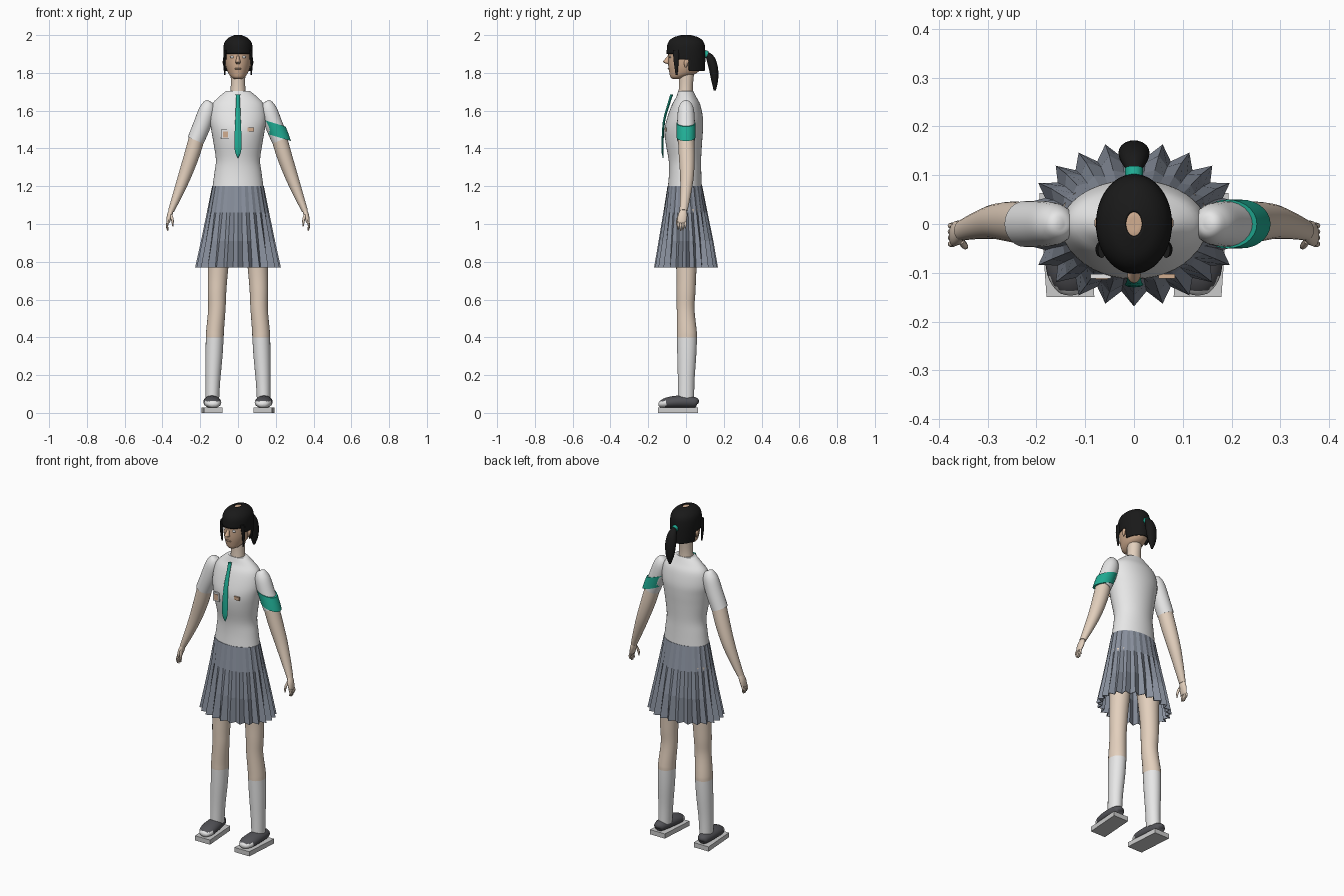
import bpy, bmesh, math
from mathutils import Vector


def mat(name, r, g, b):
    m = bpy.data.materials.new(name)
    m.diffuse_color = (r, g, b, 1)
    return m


WHITE = mat("white_cloth", .80, .80, .80)
SKIN = mat("limb_skin", .77, .63, .51)
FACE = mat("face_skin", .64, .42, .28)
TEAL = mat("teal", .015, .42, .30)
SLATE = mat("slate_grey", .25, .28, .34)
BLACK = mat("black_hair", .01, .01, .01)
DARK = mat("shoe_grey", .085, .085, .095)
SOLE = mat("sole_grey", .60, .60, .60)


def spline(p, k):
    """Catmull-Rom through tuples, passing through every station."""
    out = []
    for i in range(len(p) - 1):
        a, b, c, d = p[max(i - 1, 0)], p[i], p[i + 1], p[min(i + 2, len(p) - 1)]
        for j in range(k):
            t = j / k
            out.append([.5 * (2 * B + (C - A) * t + (2 * A - 5 * B + 4 * C - D) * t * t
                              + (3 * B - A - 3 * C + D) * t ** 3)
                        for A, B, C, D in zip(a, b, c, d)])
    out.append(list(p[-1]))
    return out


def finish(name, bm, mats, rule=None, smooth=True):
    bmesh.ops.recalc_face_normals(bm, faces=bm.faces)
    if rule:
        for f in bm.faces:
            f.material_index = rule(f.calc_center_median())
    me = bpy.data.meshes.new(name)
    bm.to_mesh(me)
    bm.free()
    for m in mats:
        me.materials.append(m)
    ob = bpy.data.objects.new(name, me)
    bpy.context.collection.objects.link(ob)
    if smooth:
        smooth_parts.append(ob)
    return ob


smooth_parts = []


def loft(name, stations, mats, frame="flat", n=24, k=4, s=1, cap=True,
         rule=None, warp=None, drop=None):
    """Skin elliptical rings (x, y, z, rx, ry) along a path; s mirrors in x."""
    st = spline(stations, k)
    bm = bmesh.new()
    rings = []
    for i, (x, y, z, rx, ry) in enumerate(st):
        t = (Vector(st[min(i + 1, len(st) - 1)][:3]) - Vector(st[max(i - 1, 0)][:3])).normalized()
        u, v = Vector((1, 0, 0)), Vector((0, 1, 0))
        if frame == "arm":
            u = v.cross(t).normalized()
        elif frame == "fore":
            v = t.cross(u).normalized()
        ring = []
        for j in range(n):
            a = 2 * math.pi * j / n
            co = Vector((x, y, z)) + u * (max(rx, .0005) * math.cos(a)) + v * (max(ry, .0005) * math.sin(a))
            if warp:
                co = warp(co)
            ring.append(bm.verts.new((co.x * s, co.y, co.z)))
        rings.append(ring)
    for a, b in zip(rings, rings[1:]):
        for j in range(n):
            bm.faces.new((a[j], a[(j + 1) % n], b[(j + 1) % n], b[j]))
    if cap:
        bm.faces.new(rings[0])
        bm.faces.new(rings[-1])
    if drop:
        bmesh.ops.delete(bm, geom=[f for f in bm.faces if drop(f.calc_center_median())], context="FACES")
    return finish(name, bm, mats, rule)


def box(name, c, d, m, s=1, warp=None):
    bm = bmesh.new()
    bmesh.ops.create_cube(bm, size=1)
    for v in bm.verts:
        co = Vector([c[i] + v.co[i] * d[i] for i in range(3)])
        if warp:
            co = warp(co)
        v.co = (co.x * s, co.y, co.z)
    return finish(name, bm, [m], smooth=False)


def shell(ob, t):
    md = ob.modifiers.new("thickness", "SOLIDIFY")
    md.thickness, md.offset = t, -1


# Shirt body: z, front y, back y, half width
body = [(1.195, -.096, .084, .135), (1.27, -.09, .081, .125), (1.34, -.092, .08, .117),
        (1.43, -.108, .085, .13), (1.50, -.113, .09, .142), (1.56, -.10, .09, .15),
        (1.63, -.075, .076, .138), (1.67, -.053, .056, .105), (1.705, -.041, .038, .062)]
loft("shirt", [(0, (f + b) / 2, z, w, (b - f) / 2) for z, f, b, w in body], [WHITE], n=40)

# Pleated skirt: 24 sharp pleats that fade out at the waist
bm = bmesh.new()
rows = []
for z, rx, ry, amp, cy in [(1.2, .137, .092, 0, -.006), (1.06, .161, .113, .004, -.003),
                           (.91, .187, .136, .009, 0), (.77, .212, .154, .015, 0)]:
    row = []
    for j in range(48):
        a = math.pi * j / 24
        d = amp if j % 2 == 0 else -amp
        row.append(bm.verts.new(((rx + d) * math.cos(a), cy + (ry + d) * math.sin(a), z)))
    rows.append(row)
for a, b in zip(rows, rows[1:]):
    for j in range(48):
        bm.faces.new((a[j], a[(j + 1) % 48], b[(j + 1) % 48], b[j]))
shell(finish("pleated_skirt", bm, [SLATE], smooth=False), .004)

# Necktie, chest pocket and tag
loft("necktie", [(0, -.076, 1.685, .012, .008), (0, -.09, 1.64, .011, .007), (0, -.117, 1.54, .015, .006),
                 (0, -.125, 1.40, .019, .005), (0, -.121, 1.35, .001, .002)], [TEAL], n=8, k=3)
box("chest_pocket", (-.068, -.107, 1.475), (.042, .009, .052), WHITE)
box("pocket_patch", (-.066, -.112, 1.474), (.026, .004, .034), FACE)
box("chest_tag", (.067, -.107, 1.50), (.034, .009, .02), FACE)

# Neck and head
loft("neck", [(0, -.002, 1.68, .042, .039), (0, 0, 1.74, .038, .037), (0, .005, 1.83, .04, .042)], [SKIN])
loft("head", [(0, -.05, 1.768, .018, .02), (0, -.04, 1.778, .035, .042), (0, -.015, 1.80, .052, .073),
              (0, -.002, 1.84, .066, .092), (0, 0, 1.89, .071, .094), (0, 0, 1.94, .069, .091),
              (0, 0, 1.975, .05, .066), (0, 0, 1.994, .02, .028), (0, 0, 1.996, .006, .008)], [FACE], n=32)
loft("nose", [(0, -.088, 1.895, .005, .005), (0, -.1, 1.87, .01, .014),
              (0, -.104, 1.857, .014, .017), (0, -.09, 1.846, .008, .008)], [FACE], n=12, k=3)
loft("mouth", [(0, -.09, 1.818, .014, .003), (0, -.092, 1.822, .018, .005), (0, -.091, 1.826, .012, .004)],
     [FACE], n=12, k=2)

# Hair cap with open face and ear notches, crown left open
hair = loft("hair_cap", [(0, .003, 1.81, .069, .096), (0, .001, 1.86, .075, .101), (0, 0, 1.92, .078, .102),
                         (0, 0, 1.96, .072, .095), (0, 0, 1.986, .05, .070), (0, 0, 2.0, .018, .026)],
            [BLACK], n=48, k=6, cap=False,
            drop=lambda c: (c.y < .014 and c.z < 1.868) or (c.y < -.045 and c.z < 1.905))
shell(hair, .006)
loft("ponytail", [(0, .092, 1.90, .012, .012), (0, .112, 1.898, .016, .014), (0, .132, 1.87, .027, .023),
                  (0, .146, 1.82, .032, .024), (0, .152, 1.76, .025, .018), (0, .152, 1.708, .006, .006)],
     [BLACK], "fore", n=20)
loft("hair_tie", [(0, .097, 1.902, .018, .019), (0, .114, 1.897, .019, .019)], [TEAL], "fore", n=20, k=2)

for s, side in ((1, "left"), (-1, "right")):
    # Side locks, ears and eyes
    loft(side + "_hair_lock", [(.066, -.052, 1.92, .008, .018), (.073, -.052, 1.86, .006, .013),
                               (.070, -.05, 1.79, .003, .005)], [BLACK], n=12, s=s)
    loft(side + "_ear", [(.07, -.002, 1.828, .003, .004), (.073, .0, 1.845, .007, .010),
                         (.074, .003, 1.862, .007, .012), (.07, .003, 1.873, .003, .005)], [FACE], n=12, k=3, s=s)
    loft(side + "_eye", [(.03, -.084, 1.878, .008, .003), (.03, -.085, 1.884, .014, .005),
                         (.03, -.084, 1.89, .008, .003)], [WHITE], n=12, k=2, s=s)

    # Sleeve, arm and hand
    loft(side + "_sleeve", [(.152, 0, 1.652, .006, .006), (.155, 0, 1.643, .026, .026), (.163, 0, 1.605, .043, .042),
                            (.188, 0, 1.53, .047, .047), (.224, 0, 1.443, .045, .047)], [WHITE], "arm", s=s)
    loft(side + "_arm", [(.215, 0, 1.465, .042, .043), (.246, .004, 1.36, .040, .042), (.284, .005, 1.25, .034, .036),
                         (.322, -.003, 1.15, .025, .028), (.354, -.013, 1.07, .016, .021)], [SKIN], "arm", s=s)
    loft(side + "_palm", [(.352, -.013, 1.078, .012, .017), (.362, -.018, 1.045, .014, .025),
                          (.370, -.022, 1.012, .010, .024), (.371, -.022, 1.003, .005, .02)], [SKIN], "arm", n=16, s=s)
    for i, length in enumerate((.040, .048, .046, .034)):
        y = -.041 + i * .0125
        loft(f"{side}_finger_{i + 1}", [(.370, y, 1.012, .006, .006), (.376, y, 1.012 - length / 2, .006, .006),
                                        (.371, y, 1.012 - length, .003, .003)], [SKIN], "arm", n=8, k=3, s=s)
    loft(side + "_thumb", [(.355, -.034, 1.05, .007, .007), (.347, -.045, 1.02, .007, .007),
                           (.345, -.048, .988, .003, .003)], [SKIN], "arm", n=8, k=3, s=s)

    # Leg with knee sock below z = 0.4
    loft(side + "_leg", [(.085, 0, 1.08, .07, .075), (.105, .002, .77, .054, .054), (.111, 0, .64, .049, .05),
                         (.112, -.002, .55, .046, .047), (.121, .004, .44, .047, .052), (.123, .005, .40, .047, .053),
                         (.127, .004, .30, .045, .050), (.133, .001, .17, .039, .044), (.136, 0, .07, .036, .043)],
         [SKIN, WHITE], s=s, rule=lambda c: 1 if c.z < .4 else 0)

    # Shoe with white toe, on a slab sole turned slightly inward
    turn = lambda c: Vector((c.x + .07 * (c.y + .04), c.y, c.z))
    loft(side + "_shoe", [(.138, .064, .05, .004, .004), (.138, .055, .054, .028, .025), (.138, .01, .058, .040, .032),
                          (.138, -.05, .058, .046, .033), (.138, -.105, .052, .044, .028),
                          (.138, -.138, .044, .026, .016), (.138, -.146, .042, .003, .003)],
         [DARK, WHITE], "fore", s=s, warp=turn, rule=lambda c: 1 if c.y < -.108 and c.z < .062 else 0)
    box(side + "_sole", (.138, -.043, .014), (.098, .213, .028), SOLE, s, turn)

# Slanted armband on one sleeve
loft("armband", [(.192, 0, 1.53, .060, .050), (.207, 0, 1.495, .061, .050), (.22, 0, 1.462, .060, .050)],
     [TEAL], n=28, k=2, warp=lambda c: Vector((c.x, c.y, c.z - .3 * (c.x - .205))))

# Smooth shading for the rounded parts
for ob in smooth_parts:
    ob.select_set(True)
bpy.context.view_layer.objects.active = smooth_parts[0]
bpy.ops.object.shade_smooth_by_angle(angle=math.radians(45))
